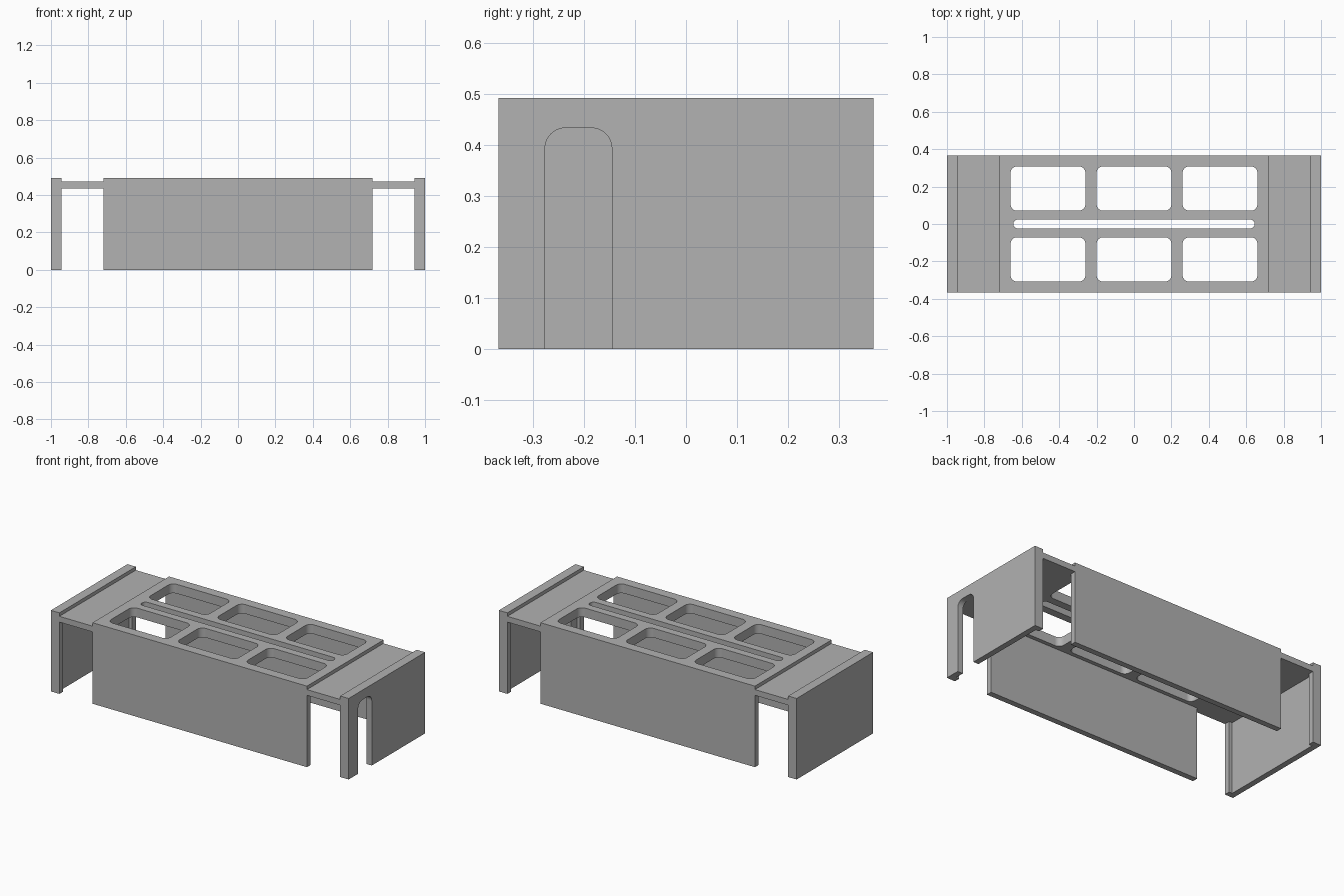
import bpy, bmesh
from math import cos, sin, pi, radians
from mathutils import Vector

if "Cube" in bpy.data.objects:
    bpy.data.objects.remove(bpy.data.objects["Cube"], do_unlink=True)

# Overall sizes
HALF_Y = 0.367
WALL = 0.035
TOP, STEP, CEILING = 0.492, 0.471, 0.436
RIM_X, HOUSING_X = 0.943, 0.72

grey = bpy.data.materials.new("plain grey")
grey.use_nodes = True
colour = (0.445, 0.445, 0.445, 1)
grey.diffuse_color = colour
grey.node_tree.nodes["Principled BSDF"].inputs["Base Color"].default_value = colour


def prism(name, outline, axis, low, high):
    """Extrude a flat outline along x, y or z."""
    place = {"x": lambda a, b, d: (d, a, b),
             "y": lambda a, b, d: (a, d, b),
             "z": lambda a, b, d: (a, b, d)}[axis]
    bm = bmesh.new()
    face = bm.faces.new([bm.verts.new(place(a, b, low)) for a, b in outline])
    grown = bmesh.ops.extrude_face_region(bm, geom=[face])["geom"]
    bmesh.ops.translate(bm, vec=Vector(place(0, 0, high - low)),
                        verts=[g for g in grown if isinstance(g, bmesh.types.BMVert)])
    bmesh.ops.recalc_face_normals(bm, faces=bm.faces)
    mesh = bpy.data.meshes.new(name)
    bm.to_mesh(mesh)
    bm.free()
    mesh.materials.append(grey)
    obj = bpy.data.objects.new(name, mesh)
    bpy.context.collection.objects.link(obj)
    return obj


def rectangle(a0, a1, b0, b1):
    return [(a0, b0), (a1, b0), (a1, b1), (a0, b1)]


def rounded(a0, a1, b0, b1, radius, steps=8):
    points = []
    corners = [(a1, b1), (a0, b1), (a0, b0), (a1, b0)]
    middle = ((a0 + a1) / 2, (b0 + b1) / 2)
    for turn, (a, b) in enumerate(corners):
        ca = a - radius if a > middle[0] else a + radius
        cb = b - radius if b > middle[1] else b + radius
        for i in range(steps + 1):
            t = (turn + i / steps) * pi / 2
            points.append((ca + radius * cos(t), cb + radius * sin(t)))
    return points


def combine(target, other, operation):
    """Apply a boolean and discard the helper."""
    mod = target.modifiers.new(operation, "BOOLEAN")
    mod.operation, mod.solver, mod.object = operation, "EXACT", other
    bpy.ops.object.select_all(action="DESELECT")
    bpy.context.view_layer.objects.active = target
    target.select_set(True)
    bpy.ops.object.modifier_apply(modifier=mod.name)
    bpy.data.objects.remove(other, do_unlink=True)


# Arch-shaped body with end walls, sunken bridges and raised centre
half = [(HOUSING_X, TOP), (HOUSING_X, STEP), (RIM_X, STEP), (RIM_X, TOP),
        (1, TOP), (1, 0), (RIM_X, 0), (RIM_X, CEILING)]
outline = half + [(-x, z) for x, z in reversed(half)]
body = prism("cover_body", outline, "y", -HALF_Y, HALF_Y)

# Long front and back walls
for side in (-1, 1):
    edges = sorted((side * HALF_Y, side * (HALF_Y - WALL)))
    wall = prism("long_wall", rectangle(-HOUSING_X, HOUSING_X, *edges),
                 "z", 0, (CEILING + TOP) / 2)
    combine(body, wall, "UNION")

# Recess on the inner face of each end wall
inner = HALF_Y - WALL
recess = prism("recess_cutter", rectangle(WALL - 1, 1 - WALL, -inner, inner),
               "z", -0.1, CEILING)
combine(body, recess, "DIFFERENCE")

# Six rounded windows in the top
for x in (-0.46, 0, 0.46):
    for y0, y1 in ((0.071, 0.308), (-0.308, -0.071)):
        window = prism("window_cutter", rounded(x - 0.2, x + 0.2, y0, y1, 0.035),
                       "z", 0.4, 0.6)
        combine(body, window, "DIFFERENCE")

# Long narrow slot between the windows
slot = prism("slot_cutter", rounded(-0.645, 0.645, -0.024, 0.024, 0.0235), "z", 0.4, 0.6)
combine(body, slot, "DIFFERENCE")

# Cable notch through one end wall
notch = prism("notch_cutter", rounded(-0.276, -0.145, -0.2, 0.433, 0.04), "x", 0.9, 1.1)
combine(body, notch, "DIFFERENCE")

bpy.ops.object.shade_smooth_by_angle(angle=radians(30))
